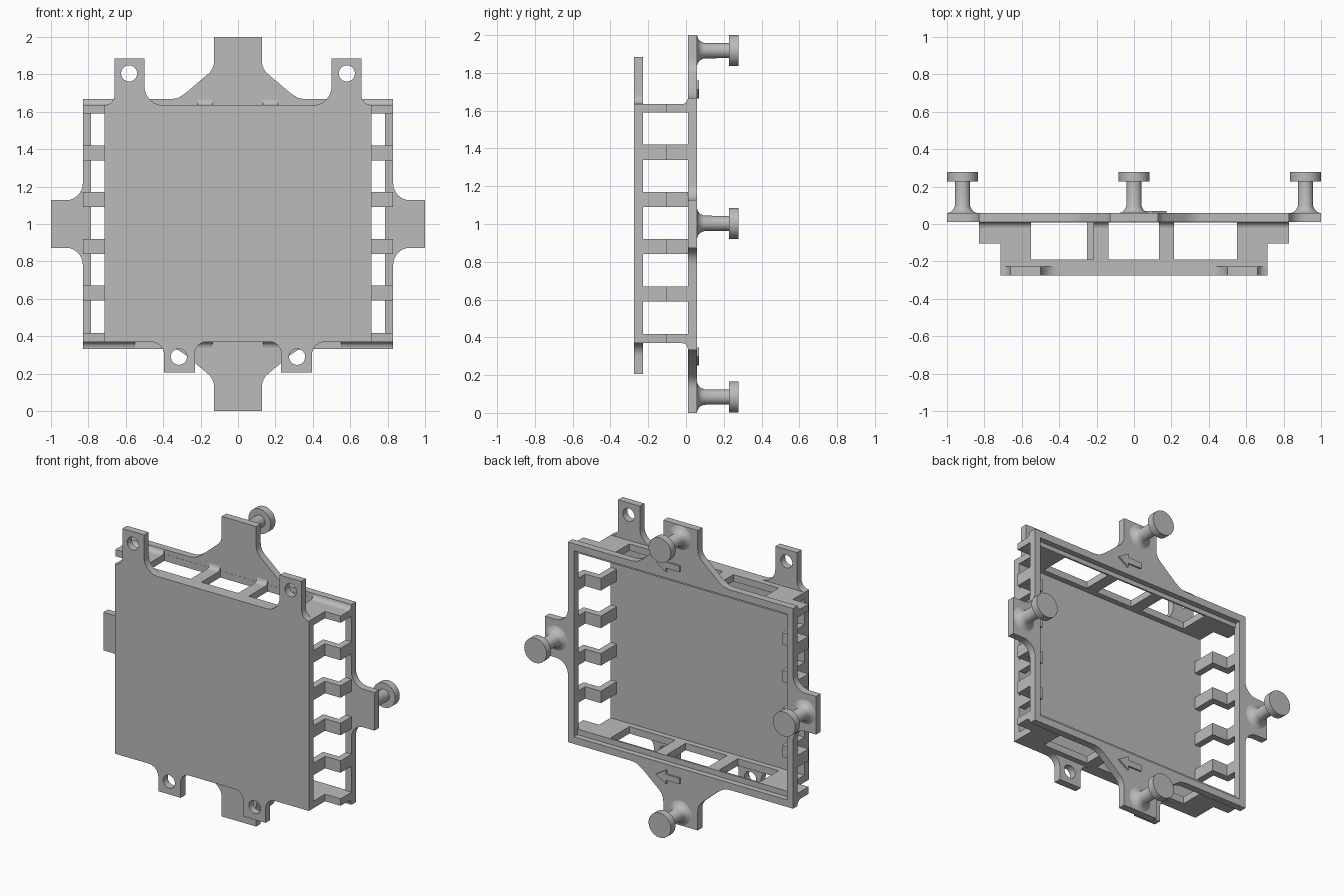
import bpy, bmesh
from math import cos, sin, radians, pi
from mathutils import Matrix, Vector

cube = bpy.data.objects.get("Cube")
if cube:
    bpy.data.objects.remove(cube)

GREY = (0.5, 0.5, 0.5, 1)
grey = bpy.data.materials.new("plain_grey")
grey.use_nodes = True
grey.diffuse_color = GREY
grey.node_tree.nodes["Principled BSDF"].inputs["Base Color"].default_value = GREY

# Axes onto which the drawing plane and the thickness are mapped
PLANES = {
    "XY": Matrix(((1, 0, 0), (0, 1, 0), (0, 0, 1))),
    "XZ": Matrix(((1, 0, 0), (0, 0, -1), (0, 1, 0))),
    "YZ": Matrix(((0, 0, 1), (1, 0, 0), (0, 1, 0))),
}
NORMAL = {"XY": Vector((0, 0, 1)), "XZ": Vector((0, 1, 0)), "YZ": Vector((1, 0, 0))}


def finish(name, bm):
    mesh = bpy.data.meshes.new(name)
    bmesh.ops.recalc_face_normals(bm, faces=bm.faces)
    bm.to_mesh(mesh)
    bm.free()
    mesh.materials.clear()
    mesh.materials.append(grey)
    ob = bpy.data.objects.new(name, mesh)
    bpy.context.collection.objects.link(ob)
    bpy.ops.object.select_all(action="DESELECT")
    ob.select_set(True)
    bpy.context.view_layer.objects.active = ob
    bpy.ops.object.shade_smooth_by_angle(angle=radians(30))
    return ob


def prism(name, plane, loops, lo, hi):
    """Extrude an outline, with optional hole loops, from lo to hi."""
    curve = bpy.data.curves.new(name, "CURVE")
    curve.dimensions = "2D"
    curve.fill_mode = "BOTH"
    curve.extrude = (hi - lo) / 2
    for pts in loops:
        spline = curve.splines.new("POLY")
        spline.points.add(len(pts) - 1)
        for p, (u, v) in zip(spline.points, pts):
            p.co = (u, v, 0, 1)
        spline.use_cyclic_u = True
    helper = bpy.data.objects.new(name + "_outline", curve)
    mesh = bpy.data.meshes.new_from_object(helper)
    bpy.data.objects.remove(helper)
    bm = bmesh.new()
    bm.from_mesh(mesh)
    bpy.data.meshes.remove(mesh)
    bpy.data.curves.remove(curve)
    bmesh.ops.remove_doubles(bm, verts=bm.verts, dist=0.0002)
    for v in bm.verts:
        v.co = PLANES[plane] @ v.co + NORMAL[plane] * (lo + hi) / 2
    return finish(name, bm)


def arc(cx, cy, r, a0, a1, n=8):
    return [(cx + r * cos(radians(a0 + (a1 - a0) * i / n)),
             cy + r * sin(radians(a0 + (a1 - a0) * i / n))) for i in range(n + 1)]


def circle(cx, cy, r, n=32):
    return arc(cx, cy, r, 0, 360 - 360 / n, n - 1)


def rect(x0, x1, y0, y1):
    return [(x0, y0), (x1, y0), (x1, y1), (x0, y1)]


def mirror(pts, cx=None, cy=None):
    return [(p[0] if cx is None else 2 * cx - p[0],
             p[1] if cy is None else 2 * cy - p[1]) for p in reversed(pts)]


# Front plate with four drilled lugs, drawn as a right half and mirrored
W, BOT, TOP = 0.715, 0.37, 1.635
half = arc(0.17, 0.31, 0.06, 90, 0)
half += [(0.23, 0.205), (0.395, 0.205)]
half += arc(0.465, 0.30, 0.07, 180, 90)
half += [(W, BOT), (W, TOP)]
half += arc(0.715, 1.69, 0.055, 270, 180)
half += [(0.66, 1.885), (0.5, 1.885)]
half += arc(0.4, 1.735, 0.1, 0, -90)
holes = [circle(s * x, z, 0.043) for s in (-1, 1) for x, z in ((0.582, 1.805), (0.316, 0.29))]
prism("front_plate", "XZ", [half + mirror(half, cx=0)] + holes, -0.275, -0.227)

# Back frame with four mounting arms, drawn as a quarter and mirrored
quarter = [(0.127, 2.0)]
quarter += arc(0.217, 1.872, 0.09, 180, 230, 5)
quarter += [(0.28, 1.70), (0.32, 1.674), (0.36, 1.667), (0.83, 1.667)]
quarter += arc(0.92, 1.217, 0.09, 180, 270)
quarter += [(1.0, 1.127)]
right = quarter + mirror(quarter, cy=1.0)
prism("back_frame", "XZ", [right + mirror(right, cx=0), rect(-0.785, 0.785, 0.38, 1.62)],
      0.01, 0.058)

# Top and bottom walls with stepped sides and three openings each
wall_side = [(W, -0.275), (W, -0.105), (0.83, -0.105), (0.83, 0.02)]
wall = wall_side + mirror(wall_side, cx=0)


def openings(edges):
    return [rect(a, b, -0.19, 0.009) for a, b in edges]


prism("top_wall", "XY", [wall] + openings([(-0.55, -0.217), (-0.137, 0.135), (0.213, 0.55)]),
      1.59, TOP)
prism("bottom_wall", "XY", [wall] + openings([(-0.55, -0.25), (-0.17, 0.135), (0.213, 0.55)]),
      BOT, 0.417)

# Small coves joining the walls to the frame
cove = [(0.02, 1.62), (0.02, 1.667)] + arc(-0.021, 1.666, 0.031, 0, -90, 5) + [(-0.021, 1.62)]
for x0, x1 in ((-0.83, -0.55), (-0.217, -0.137), (0.135, 0.213), (0.55, 0.83)):
    prism("top_cove", "YZ", [cove], x0, x1)
    prism("bottom_cove", "YZ", [mirror(cove, cy=1.002)], x0, x1)

# Stepped ribs along both sides
rib = [(W, -0.26), (W, -0.105), (0.83, -0.105), (0.83, 0.02), (0.785, 0.02),
       (0.785, -0.06), (0.67, -0.06), (0.67, -0.26)]
for i in range(4):
    z = 0.63 + 0.25 * i
    prism("left_rib", "XY", [rib], z - 0.04, z + 0.04)
    prism("right_rib", "XY", [mirror(rib, cx=0)], z - 0.04, z + 0.04)

# Round-headed pegs with flared feet on the back of each arm
profile = [(0, 0.05), (0.08, 0.05), (0.08, 0.058), (0.062, 0.065), (0.049, 0.077), (0.041, 0.095),
           (0.04, 0.228), (0.082, 0.228), (0.082, 0.277), (0, 0.277)]
for name, x, z in (("top_peg", 0, 1.918), ("bottom_peg", 0, 0.084),
                   ("left_peg", 0.917, 1.003), ("right_peg", -0.917, 1.003)):
    bm = bmesh.new()
    ring = [bm.verts.new((x + r, y, z)) for r, y in profile]
    edges = [bm.edges.new(pair) for pair in zip(ring, ring[1:])]
    bmesh.ops.spin(bm, geom=ring + edges, cent=(x, 0, z), axis=(0, 1, 0),
                   angle=2 * pi, steps=40)
    bmesh.ops.remove_doubles(bm, verts=bm.verts, dist=0.0002)
    finish(name, bm)

# Raised direction arrows on the back of the upper and lower arms
for name, z in (("top_arrow", 1.712), ("bottom_arrow", 0.298)):
    upper = [(0.0, z + 0.02), (0.1, z + 0.02), (0.1, z + 0.047), (0.175, z)]
    prism(name, "XZ", [upper + mirror(upper, cy=z)[1:]], 0.05, 0.069)
